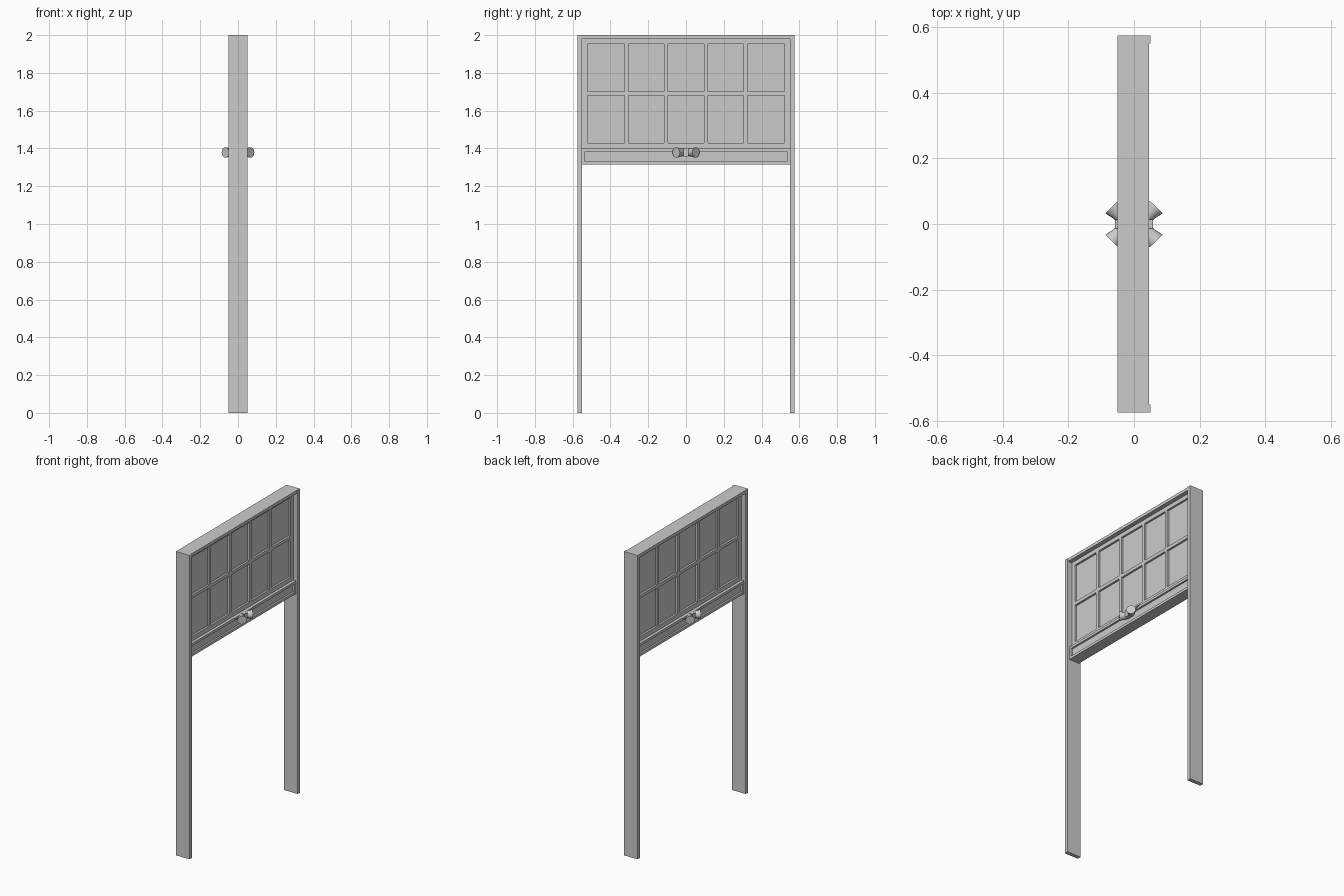
import bpy, bmesh, math
from mathutils import Vector, Matrix

if "Cube" in bpy.data.objects:
    bpy.data.objects.remove(bpy.data.objects["Cube"])


def box(name, x, y, z):
    """Box from (min, max) ranges."""
    bm = bmesh.new()
    bmesh.ops.create_cube(bm, size=1)
    for v in bm.verts:
        v.co = Vector([r[0] + (c + 0.5) * (r[1] - r[0]) for c, r in zip(v.co, (x, y, z))])
    return finish(name, bm)


def finish(name, bm):
    me = bpy.data.meshes.new(name)
    bmesh.ops.recalc_face_normals(bm, faces=bm.faces)
    bm.to_mesh(me)
    bm.free()
    ob = bpy.data.objects.new(name, me)
    bpy.context.collection.objects.link(ob)
    return ob


# outer frame: two legs and the header
for s in (-1, 1):
    box("leg", (-0.05, 0.05), sorted((s * 0.55, s * 0.575)), (0, 2))
box("header", (-0.05, 0.046), (-0.55, 0.55), (1.98, 2))

# upper sash: stiles, rails, thin infill pane
D = 0.018
for s in (-1, 1):
    box("stile", (-D, D), sorted((s * 0.522, s * 0.55)), (1.4, 1.98))
box("top_rail", (-D, D), (-0.522, 0.522), (1.953, 1.98))
box("middle_rail", (-D, D), (-0.522, 0.522), (1.4, 1.43))
box("pane", (-0.005, 0.005), (-0.522, 0.522), (1.43, 1.953))

# glazing bars: five columns by two rows
for i in range(4):
    y = -0.315 + 0.21 * i
    box("vertical_bar", (-D, D), (y - 0.011, y + 0.011), (1.43, 1.953))
edges = [-0.522] + [c + s * 0.011 for c in (-0.315, -0.105, 0.105, 0.315) for s in (-1, 1)] + [0.522]
for a, b in zip(edges[::2], edges[1::2]):
    box("horizontal_bar", (-D, D), (a, b), (1.68, 1.702))

# thick lower beam with a recessed panel on both faces
bm = bmesh.new()
bmesh.ops.create_cube(bm, size=1)
bmesh.ops.scale(bm, vec=(0.074, 1.1, 0.085), verts=bm.verts)
bmesh.ops.translate(bm, vec=(0, 0, 1.3575), verts=bm.verts)
bm.normal_update()
for f in [f for f in bm.faces if abs(f.normal.x) > 0.9]:
    out = f.normal.copy()
    bmesh.ops.inset_region(bm, faces=[f], thickness=0.023)
    ext = bmesh.ops.extrude_discrete_faces(bm, faces=[f])["faces"][0]
    bmesh.ops.translate(bm, vec=out * -0.012, verts=ext.verts)
finish("lower_beam", bm)


def horn(name, base, direction):
    """Flared round lobe, turned around its own axis."""
    profile = [(0, 0.012), (0.012, 0.019), (0.028, 0.021), (0.045, 0.023), (0.06, 0.027), (0.067, 0.0275)]
    n = 20
    bm = bmesh.new()
    rings = [[bm.verts.new((r * math.cos(2 * math.pi * k / n), r * math.sin(2 * math.pi * k / n), h))
              for k in range(n)] for h, r in profile]
    for a, b in zip(rings, rings[1:]):
        for k in range(n):
            bm.faces.new((a[k], a[(k + 1) % n], b[(k + 1) % n], b[k]))
    bm.faces.new(rings[0])
    bm.faces.new(rings[-1])
    rot = Vector(direction).to_track_quat('Z', 'Y').to_matrix().to_4x4()
    bmesh.ops.transform(bm, matrix=Matrix.Translation(base) @ rot, verts=bm.verts)
    ob = finish(name, bm)
    bpy.context.view_layer.objects.active = ob
    bpy.ops.object.select_all(action='DESELECT')
    ob.select_set(True)
    bpy.ops.object.shade_smooth_by_angle(angle=math.radians(40))


# twin lobes and their thin tapered bracket on each face
for sx in (-1, 1):
    for sy in (-1, 1):
        horn("lobe", (sx * 0.02, sy * 0.004, 1.38), (sx * 0.72, sy * 0.74, -0.02))
    box("hub", sorted((sx * 0.03, sx * 0.058)), (-0.014, 0.014), (1.358, 1.402))
    bm = bmesh.new()
    pts = [(-0.1, 1.401), (-0.06, 1.388), (0.06, 1.388), (0.1, 1.401)]
    f = bm.faces.new([bm.verts.new((sx * 0.036, y, z)) for y, z in pts])
    ext = bmesh.ops.extrude_face_region(bm, geom=[f])["geom"]
    bmesh.ops.translate(bm, vec=(sx * 0.006, 0, 0), verts=[v for v in ext if isinstance(v, bmesh.types.BMVert)])
    finish("bracket", bm)
